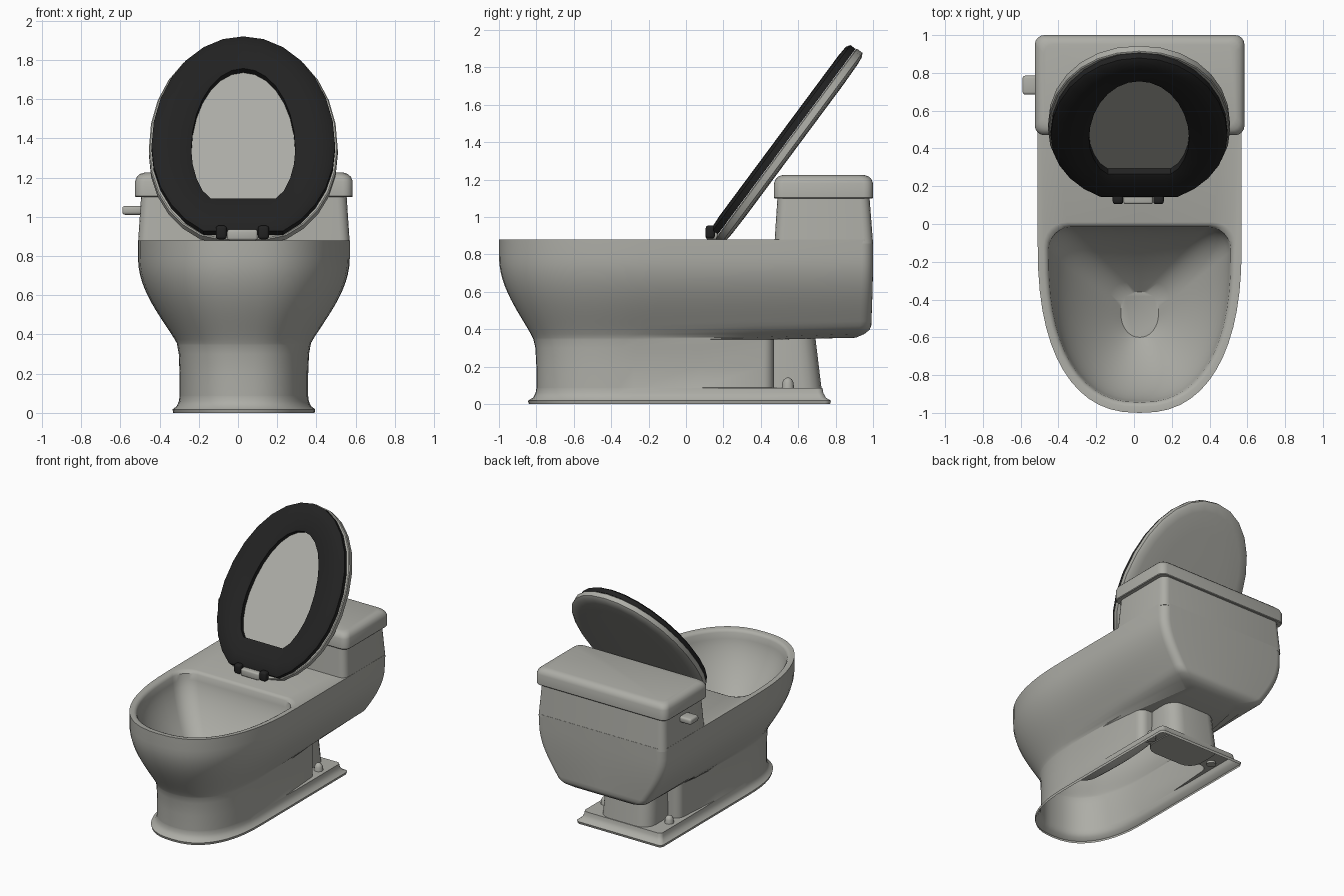
import bpy, bmesh, math
from mathutils import Vector

if "Cube" in bpy.data.objects:
    bpy.data.objects.remove(bpy.data.objects["Cube"])

CX = 0.03


def material(name, col):
    m = bpy.data.materials.new(name)
    m.diffuse_color = (*col, 1)
    m.use_nodes = True
    m.node_tree.nodes["Principled BSDF"].inputs["Base Color"].default_value = m.diffuse_color
    return m


PORCELAIN = material("warm grey porcelain", (0.42, 0.42, 0.385))
BLACK = material("black plastic", (0.016, 0.016, 0.016))


def finish(bm, name, mat, angle=35):
    bmesh.ops.recalc_face_normals(bm, faces=bm.faces)
    me = bpy.data.meshes.new(name)
    bm.to_mesh(me)
    bm.free()
    ob = bpy.data.objects.new(name, me)
    bpy.context.collection.objects.link(ob)
    me.materials.append(mat)
    bpy.ops.object.select_all(action='DESELECT')
    ob.select_set(True)
    bpy.context.view_layer.objects.active = ob
    bpy.ops.object.shade_smooth_by_angle(angle=math.radians(angle))
    return ob


def loft(rings, name, mat, cap_start=True, closed=False):
    bm = bmesh.new()
    vs = [[bm.verts.new(p) for p in r] for r in rings]
    pairs = list(zip(vs, vs[1:])) + ([(vs[-1], vs[0])] if closed else [])
    for a, b in pairs:
        n = len(a)
        for i in range(n):
            j = (i + 1) % n
            bm.faces.new((a[i], a[j], b[j], b[i]))
    if not closed:
        if cap_start:
            bm.faces.new(vs[0])
        bm.faces.new(vs[-1])
    return finish(bm, name, mat)


def spow(v, p):
    return math.copysign(abs(v) ** p, v)


def mix(a, b, t):
    return a + (b - a) * t


def ring(z, hw, yf, yb, ym, r=0.06, hwb=None, p=2.4):
    """Plan outline: rounded front, straight or tapering sides, rounded rear corners."""
    hwb = hw if hwb is None else hwb
    half = []                                        # right half, front to back
    for i in range(15):
        a = math.pi / 2 * i / 14
        half.append((hw * spow(math.sin(a), 2 / p), ym + (yf - ym) * spow(math.cos(a), 2 / p)))
    half[0] = (0, yf)
    half[-1] = (hw, ym)
    half.append((mix(hw, hwb, 0.1), mix(ym, yb - r, 0.5)))
    for i in range(7):
        a = math.pi / 2 * i / 6
        half.append((hwb - r + r * math.cos(a), yb - r + r * math.sin(a)))
    half.append((0, yb))
    pts = half + [(-x, y) for x, y in half[-2:0:-1]]
    return [(CX + x, y, z) for x, y in pts]


# One-piece body, from the floor flange up and over into the bowl
body = []
for z, grow in ((0, 0.04), (0.018, 0.045), (0.035, 0.017), (0.06, 0.004), (0.085, 0)):
    body.append(ring(z, 0.328 + grow * 0.8, -0.8 - grow, 0.73 + grow, -0.28, 0.03))
# pedestal waist
for z, grow in ((0.088, 0), (0.2, 0.0), (0.3, 0.004), (0.345, 0.012)):
    body.append(ring(z, 0.328 + grow, -0.8 - grow * 1.3, 0.47, mix(-0.28, -0.23, grow / 0.012), 0.06, 0.30))
# overhanging rear and flaring sides
for i in range(15):
    t = i / 14
    t = t * mix(t, 1, 0.6)
    f = math.sin(math.pi / 2 * t) ** 1.1
    under = 0.08 * max(0, 1 - i / 3) ** 2
    hw = mix(0.342, 0.54, f)
    body.append(ring(mix(0.355, 0.79, t), hw, mix(-0.82, -1, f), 1 - under - 0.012 * (1 - f),
                     mix(-0.23, -0.1, f), 0.06, hw - under * 1.5))
body.append(ring(0.88, 0.54, -1, 1, -0.1))
# deck, rounded rim and bowl
for z, d in ((0.88, 0), (0.874, 0.014)):
    body.append(ring(z, 0.508 - d, -0.968 + d, 0.01 - d, -0.13, 0.12))
for i in range(12):
    t = i / 11
    f = t ** 1.7
    body.append(ring(mix(0.86, 0.36, t), mix(0.482, 0.1, f), mix(-0.944, -0.6, f),
                     mix(-0.015, -0.36, f), mix(-0.15, -0.47, f), mix(0.12, 0.08, f), None, mix(2.4, 2.1, t)))
loft(body, "body", PORCELAIN, cap_start=False)


# Rounded-plan blocks: tank, tank lid, trapway
def block(name, rows):
    """rows: (z, half width, y front, y back, corner radius)"""
    rings = []
    for z, hw, y0, y1, r in rows:
        pts = []
        for k, (sx, cy) in enumerate(((1, y1 - r), (-1, y1 - r), (-1, y0 + r), (1, y0 + r))):
            for i in range(5):
                a = math.pi / 2 * (k + i / 4)
                pts.append((CX + sx * (hw - r) + r * math.cos(a), cy + r * math.sin(a), z))
        rings.append(pts)
    return loft(rings, name, PORCELAIN)


block("tank", [(0.86, 0.54, 0.473, 1.0, 0.05), (1.12, 0.523, 0.49, 0.98, 0.05)])
block("tank_lid", [(z, 0.555 - d, 0.47 + d, 1 - d, 0.05) for z, d in
                   ((1.1, 0.004), (1.105, 0), (1.18, 0), (1.203, 0.009), (1.218, 0.025), (1.225, 0.048))])
block("trapway", [(0.08, 0.215, 0.4, 0.725, 0.1), (0.37, 0.205, 0.4, 0.69, 0.1)])

# Floor bolt caps
for side, label in ((-1, "left"), (1, "right")):
    rings = [[(CX + side * 0.27 + r * math.cos(a), 0.545 + r * math.sin(a), z)
              for a in (2 * math.pi * i / 12 for i in range(12))]
             for z, r in ((0.07, 0.034), (0.115, 0.03), (0.132, 0.022), (0.141, 0.008))]
    loft(rings, label + "_bolt_cap", PORCELAIN)


def box(name, lo, hi, mat, bevel):
    bm = bmesh.new()
    bmesh.ops.create_cube(bm, size=1)
    for v in bm.verts:
        v.co = [(l + h) / 2 + c * (h - l) for l, h, c in zip(lo, hi, v.co)]
    bmesh.ops.bevel(bm, geom=bm.edges[:], offset=bevel, segments=3, profile=0.5, affect='EDGES')
    return finish(bm, name, mat)


# Flush lever
box("flush_lever", (-0.59, 0.685, 1.01), (-0.48, 0.785, 1.055), PORCELAIN, 0.014)

# Raised seat and lid, drawn in a tilted plane: v up the slope, w towards the front
ALONG = Vector((0, 0.596, 0.803))
NORMAL = Vector((0, -0.803, 0.596))
ORIGIN = Vector((0.027, 0.105, 0.9))


def egg(w, shape, inset=0.0, p=2.0, n=28):
    """Egg outline with a flat lower end; shape: half width, centre, up, down, flat end."""
    hw, vc, up, down, clip = shape
    pts = []
    for i in range(n):
        a = 2 * math.pi * i / n
        c, s = spow(math.cos(a), 2 / p), spow(math.sin(a), 2 / p)
        v = max(vc + s * ((up if s > 0 else down) - inset), clip + inset)
        pts.append(ORIGIN + Vector((c * (hw - inset), 0, 0)) + ALONG * v + NORMAL * w)
    return pts


OUTER = (0.468, 0.585, 0.695, 0.6, 0.045)
HOLE = (0.265, 0.56, 0.515, 0.42, 0.25)
seat = [egg(w, OUTER, d) for w, d in ((-0.048, 0), (-0.014, 0), (0, 0.022), (0.004, 0.08))]
seat += [egg(w, HOLE, d) for w, d in ((0, -0.035), (-0.012, 0), (-0.048, 0))]
loft(seat, "seat", BLACK, closed=True)

LID = (0.482, 0.59, 0.695, 0.6, 0.02)
loft([egg(w, LID, d, 2.1) for w, d in ((-0.05, 0.006), (-0.055, 0), (-0.09, 0), (-0.102, 0.02),
                                       (-0.107, 0.07), (-0.11, 0.2))], "seat_lid", PORCELAIN)

# Hinges
for x, label in ((-0.085, "left"), (0.13, "right")):
    box(label + "_hinge", (x - 0.028, 0.105, 0.885), (x + 0.028, 0.155, 0.955), BLACK, 0.015)
box("hinge_block", (-0.055, 0.105, 0.88), (0.1, 0.17, 0.935), PORCELAIN, 0.012)
